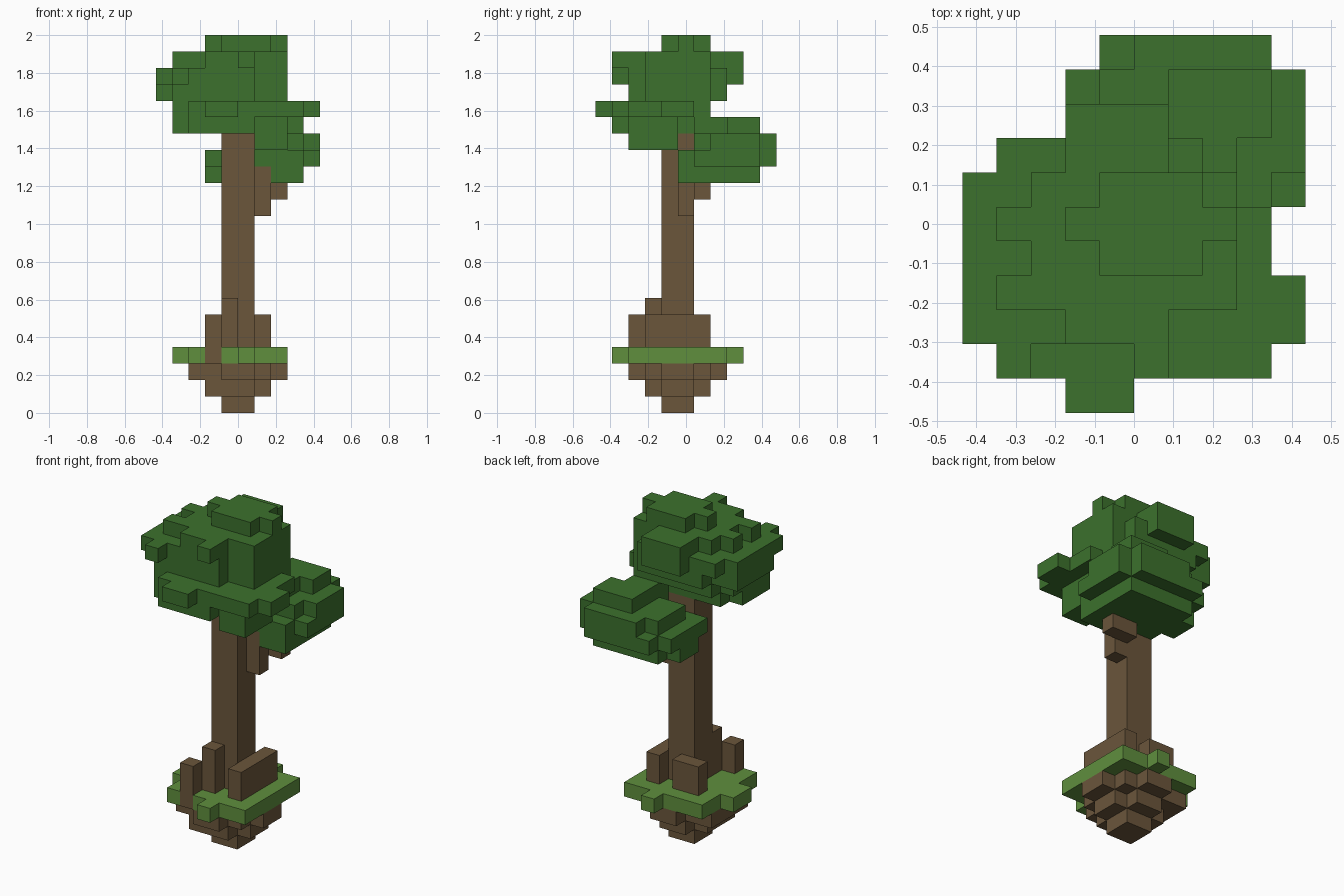
import bpy
import bmesh
import math
from mathutils import Vector

if "Cube" in bpy.data.objects:
    bpy.data.objects.remove(bpy.data.objects["Cube"], do_unlink=True)

UNIT = 2 / 23                          # edge of one block
ORIGIN = Vector((0, 0.5, 0))           # block grid is shifted half a block in y


def make_material(name, colour):
    mat = bpy.data.materials.new(name)
    mat.use_nodes = True
    mat.diffuse_color = (*colour, 1)
    mat.node_tree.nodes["Principled BSDF"].inputs["Base Color"].default_value = (*colour, 1)
    return mat


BARK = make_material("bark_brown", (0.147, 0.093, 0.044))
GRASS = make_material("grass_green", (0.115, 0.275, 0.048))
LEAF = make_material("leaf_green", (0.045, 0.165, 0.026))

owner = {}                             # grid cell -> part name
materials = {}                         # part name -> material


def part(name, material):
    """Return a function that fills boxes of blocks for one named part."""
    materials[name] = material

    def fill(x, y, z):
        for i in range(*x):
            for j in range(*y):
                for k in range(*z):
                    owner.setdefault((i, j, k), name)
    return fill


def layer_filler(fill, bottom, height=1):
    """Return a function that fills rectangles on one horizontal layer."""
    def rect(x, y):
        fill(x, y, (bottom, bottom + height))
    return rect


# Trunk
fill = part("trunk", BARK)
fill(x=(-1, 1), y=(-2, 0), z=(2, 17))

# Side branch that carries the lower crown
fill = part("side_branch", BARK)
fill(x=(1, 2), y=(-1, 0), z=(12, 15))
fill(x=(1, 3), y=(0, 1), z=(13, 14))

# Roots standing on the grass
fill = part("roots", BARK)
fill(x=(-2, -1), y=(-4, -3), z=(3, 6))
fill(x=(-1, 0), y=(-3, -2), z=(4, 7))
fill(x=(1, 2), y=(-3, 1), z=(4, 6))
fill(x=(-2, 0), y=(0, 1), z=(4, 6))

# Stepped clump of earth
fill = part("earth_clump", BARK)
fill(x=(-1, 1), y=(-2, 0), z=(0, 1))
rect = layer_filler(fill, bottom=1)
rect(x=(-2, 2), y=(-2, 0))
rect(x=(-2, 1), y=(-3, 0))
rect(x=(-1, 1), y=(-3, 1))
rect = layer_filler(fill, bottom=2)
rect(x=(-3, 3), y=(-2, 0))
rect(x=(-3, 2), y=(-3, 1))
rect(x=(-1, 1), y=(-4, 2))

# Grass slab with small tufts over the rim
rect = layer_filler(part("grass", GRASS), bottom=3)
rect(x=(-3, 3), y=(-4, 2))
rect(x=(-4, -3), y=(-2, 0))
rect(x=(0, 1), y=(-5, 3))

# Lower crown
fill = part("lower_crown", LEAF)
rect = layer_filler(fill, bottom=14)
rect(x=(-1, 4), y=(0, 4))
rect(x=(-2, -1), y=(1, 3))
rect(x=(2, 4), y=(-1, 0))
rect = layer_filler(fill, bottom=15)
rect(x=(-2, 5), y=(0, 4))
rect(x=(-1, 4), y=(4, 5))
rect(x=(1, 4), y=(-1, 0))
rect = layer_filler(fill, bottom=16)
rect(x=(-1, 5), y=(1, 4))
rect(x=(0, 4), y=(4, 5))
rect(x=(1, 4), y=(0, 1))
rect = layer_filler(fill, bottom=17)
rect(x=(1, 4), y=(2, 4))
rect(x=(1, 3), y=(0, 2))

# Upper crown, from its underside to the cap
fill = part("upper_crown", LEAF)
rect = layer_filler(fill, bottom=16)
rect(x=(1, 3), y=(-4, -1))
rect = layer_filler(fill, bottom=17)
rect(x=(-4, 3), y=(-4, -1))
rect(x=(-3, 1), y=(-5, 0))
rect = layer_filler(fill, bottom=18)
rect(x=(-4, 4), y=(-4, 0))
rect(x=(-3, 4), y=(-5, -4))
rect(x=(-3, 3), y=(0, 1))
rect(x=(4, 5), y=(-4, -2))
rect(x=(-2, 0), y=(-6, -5))
rect = layer_filler(fill, bottom=19)
rect(x=(-5, 3), y=(-3, 1))
rect(x=(-4, 1), y=(-4, -3))
rect(x=(-3, 2), y=(1, 2))
rect = layer_filler(fill, bottom=20)
rect(x=(-5, 3), y=(-3, 1))
rect(x=(-5, 1), y=(-4, -3))
rect(x=(-4, -3), y=(-5, -4))
rect(x=(-4, 2), y=(1, 2))
rect(x=(-2, 1), y=(2, 3))
rect = layer_filler(fill, bottom=21)
rect(x=(-3, 3), y=(-3, 1))
rect(x=(-4, -3), y=(-3, -2))
rect(x=(-4, -3), y=(-1, 0))
rect(x=(-2, 1), y=(-4, 3))
rect(x=(0, 1), y=(-5, -4))
rect = layer_filler(fill, bottom=22)
rect(x=(-2, 3), y=(-1, 0))
rect(x=(-1, 2), y=(-2, 1))


def build_part(name):
    """Make one mesh from the outward block faces that touch open air."""
    bm = bmesh.new()
    for cell in [c for c, who in owner.items() if who == name]:
        centre = Vector(cell) + Vector((0.5, 0.5, 0.5))
        for axis in range(3):
            for side in (-1, 1):
                normal = Vector((0, 0, 0))
                normal[axis] = side
                if tuple(int(v) for v in Vector(cell) + normal) in owner:
                    continue
                u = Vector((0, 0, 0))
                u[(axis + 1) % 3] = 0.5
                v = normal.cross(u)
                middle = centre + normal / 2
                corners = [middle - u - v, middle + u - v, middle + u + v, middle - u + v]
                bm.faces.new([bm.verts.new((p + ORIGIN) * UNIT) for p in corners])
    bmesh.ops.remove_doubles(bm, verts=bm.verts, dist=UNIT / 100)
    bmesh.ops.dissolve_limit(bm, angle_limit=math.radians(1), verts=bm.verts, edges=bm.edges)
    mesh = bpy.data.meshes.new(name)
    bm.to_mesh(mesh)
    bm.free()
    mesh.materials.append(materials[name])
    bpy.context.collection.objects.link(bpy.data.objects.new(name, mesh))


for part_name in materials:
    build_part(part_name)
